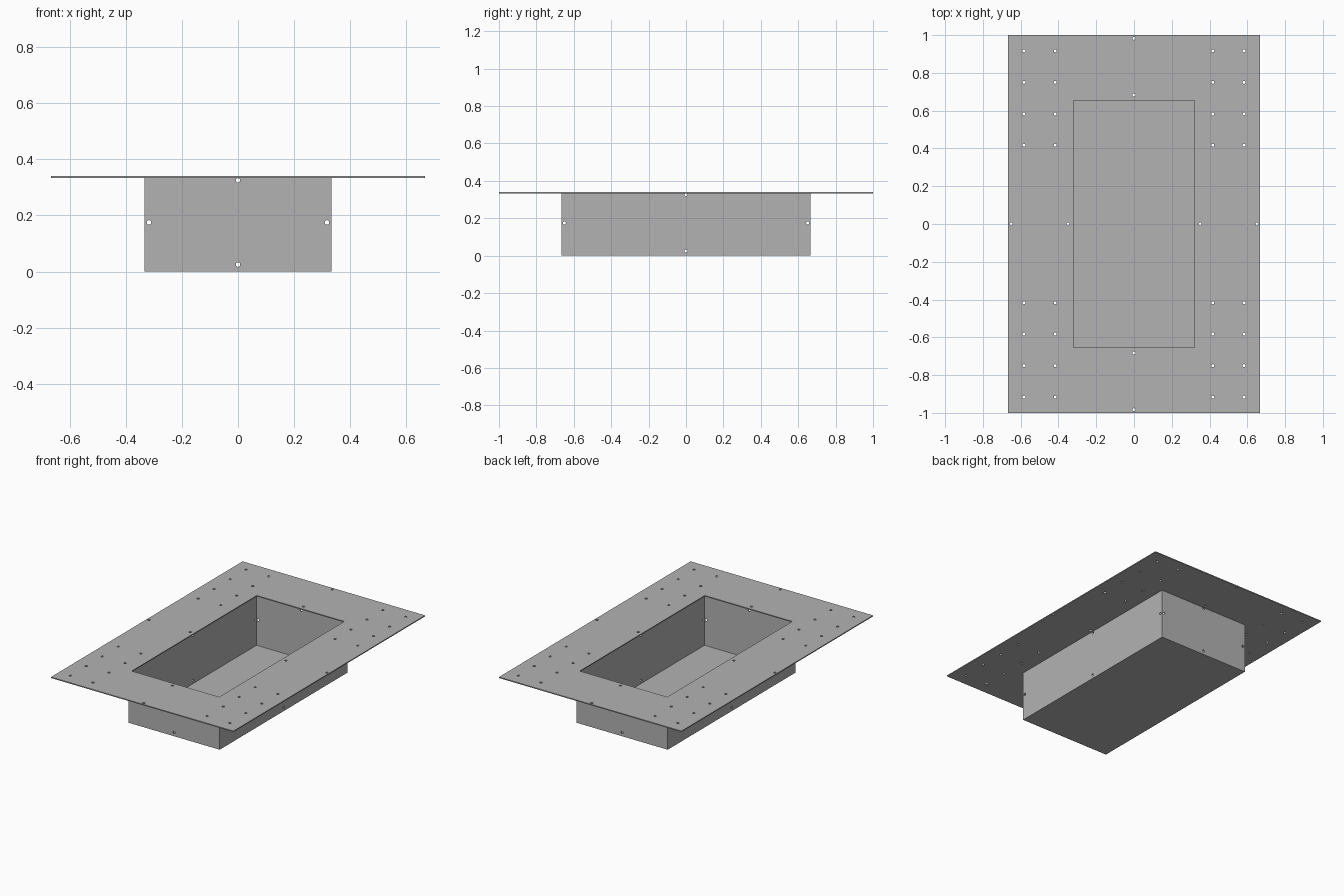
import bpy
import bmesh
from math import pi
from mathutils import Matrix, Vector

if "Cube" in bpy.data.objects:
    bpy.data.objects.remove(bpy.data.objects["Cube"], do_unlink=True)

SHEET = 0.0067      # sheet thickness
TOP = 0.34          # overall height
RIM = TOP - SHEET   # underside of the flange
HOLE = 0.008        # hole radius

steel = bpy.data.materials.new("grey steel")
steel.use_nodes = True
grey = (0.45, 0.45, 0.45, 1)
steel.diffuse_color = grey
steel.node_tree.nodes["Principled BSDF"].inputs["Base Color"].default_value = grey


def finish(name, bm):
    mesh = bpy.data.meshes.new(name)
    bm.to_mesh(mesh)
    bm.free()
    mesh.materials.append(steel)
    obj = bpy.data.objects.new(name, mesh)
    bpy.context.collection.objects.link(obj)
    return obj


def block(name, half_x, half_y, low, high):
    bm = bmesh.new()
    place = Matrix.Translation((0, 0, (low + high) / 2))
    size = Matrix.Diagonal((2 * half_x, 2 * half_y, high - low, 1))
    bmesh.ops.create_cube(bm, size=1, matrix=place @ size)
    return finish(name, bm)


def drills(name, points, axis, length):
    bm = bmesh.new()
    turn = Vector((0, 0, 1)).rotation_difference(Vector(axis)).to_matrix().to_4x4()
    for p in points:
        bmesh.ops.create_cone(bm, cap_ends=True, segments=24, radius1=HOLE,
                              radius2=HOLE, depth=length,
                              matrix=Matrix.Translation(p) @ turn)
    return finish(name, bm)


def cut(obj, cutter):
    cutter.hide_render = True
    mod = obj.modifiers.new("cut", "BOOLEAN")
    mod.operation = "DIFFERENCE"
    mod.solver = "EXACT"
    mod.object = cutter
    bpy.context.view_layer.objects.active = obj
    bpy.ops.object.modifier_apply(modifier=mod.name)
    bpy.data.objects.remove(cutter, do_unlink=True)


# Open tray with thin walls and floor
wx, wy = 0.3333, 0.6667
tray = block("tray", wx, wy, 0, RIM)
cut(tray, block("tray_cavity", wx - SHEET, wy - SHEET, SHEET, TOP + 0.1))

# Fixing holes near the four sides of each wall
heights = (0.025, 0.325)
mid = 0.175
end_holes = [(0, 0, z) for z in heights] + [(s * 0.317, 0, mid) for s in (-1, 1)]
side_holes = [(0, 0, z) for z in heights] + [(0, s * 0.65, mid) for s in (-1, 1)]
cut(tray, drills("end_drills", end_holes, (0, 1, 0), 2))
cut(tray, drills("side_drills", side_holes, (1, 0, 0), 2))

# Flat flange with a rectangular opening
flange = block("flange", 0.6667, 1, RIM, TOP)
cut(flange, block("flange_opening", 0.32, 0.653, 0.3, 0.4))

# Corner hole grids plus pairs at the middle of each side
signs = (-1, 1)
spots = [(sx * x, sy * y, TOP) for sx in signs for sy in signs
         for x in (0.417, 0.583) for y in (0.417, 0.583, 0.75, 0.917)]
spots += [(0, s * y, TOP) for s in signs for y in (0.683, 0.983)]
spots += [(s * x, 0, TOP) for s in signs for x in (0.35, 0.65)]
cut(flange, drills("flange_drills", spots, (0, 0, 1), 0.1))
